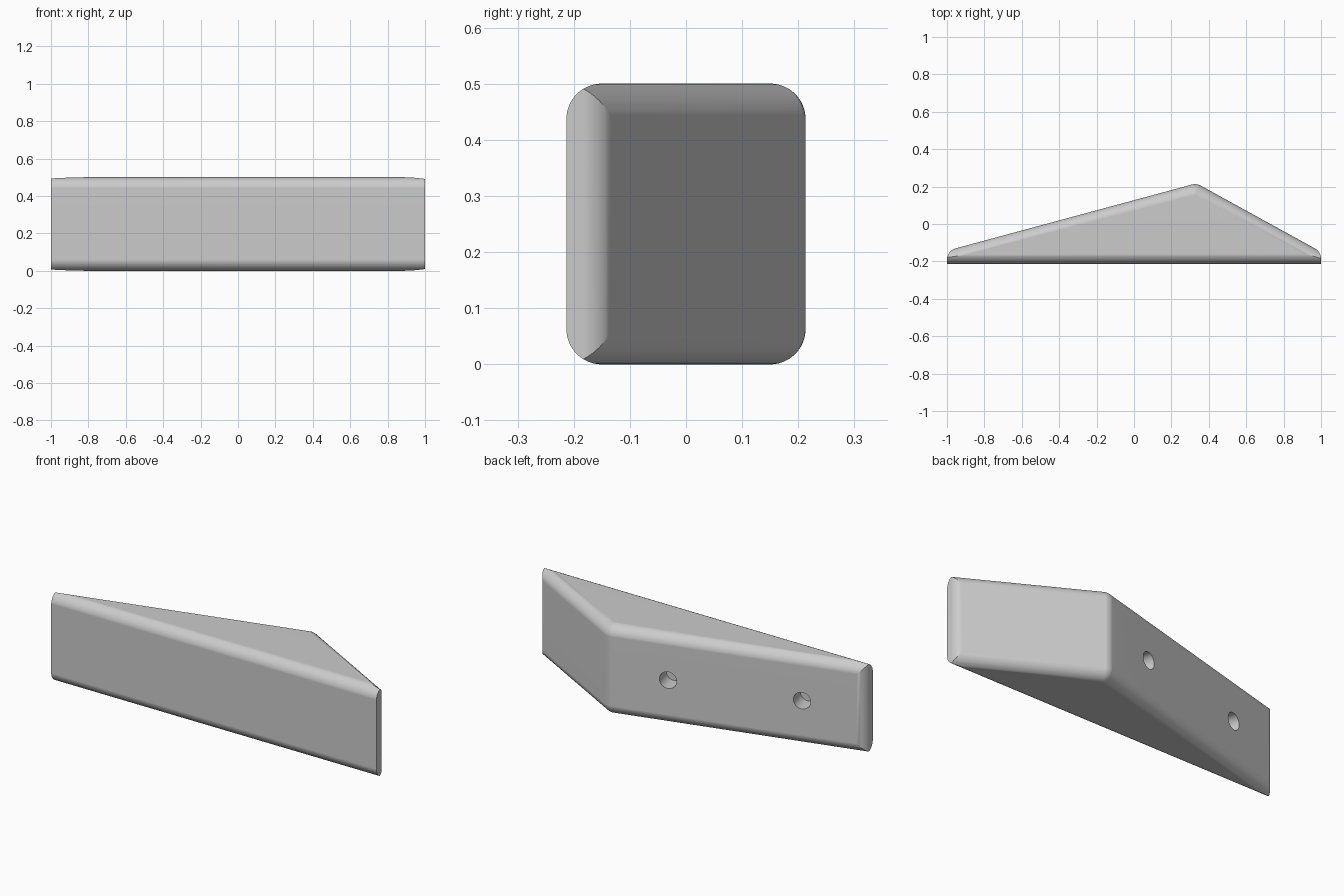
import bpy, bmesh
from math import atan, cos, sin, pi
from mathutils import Vector, Matrix

cube = bpy.data.objects.get("Cube")
if cube:
    bpy.data.objects.remove(cube, do_unlink=True)

HEIGHT, FRONT, R = 0.5, -0.213, 0.063      # R is the edge rounding
PEAK = Vector((0.326, 0.15))               # centre of the rounded peak
RISE, FALL = 0.27, -0.55                   # slopes of the two back faces
LONG_DIR = pi / 2 + atan(RISE)             # direction each back face looks
SHORT_DIR = pi / 2 + atan(FALL)

grey = bpy.data.materials.new("light_grey")
grey.use_nodes = True
grey.diffuse_color = (0.6, 0.6, 0.6, 1)
grey.node_tree.nodes["Principled BSDF"].inputs["Base Color"].default_value = (0.6, 0.6, 0.6, 1)


def steps(a, b, n):
    return [a + (b - a) * i / n for i in range(n + 1)]


def trim(bm, point, normal):
    """Cut away everything beyond a plane and close the cut."""
    geom = bm.verts[:] + bm.edges[:] + bm.faces[:]
    cut = bmesh.ops.bisect_plane(bm, geom=geom, dist=1e-6, plane_co=point,
                                 plane_no=normal, clear_outer=True)
    edges = [e for e in cut["geom_cut"]
             if isinstance(e, bmesh.types.BMEdge) and e.is_boundary]
    if edges:
        bmesh.ops.contextual_create(bm, geom=edges)


def trim_round(bm, centre, heading, tilt):
    """Trim by the plane touching a ball at the lower or upper rounded edge."""
    n = Vector((cos(heading) * cos(tilt), sin(heading) * cos(tilt), sin(tilt)))
    z = HEIGHT - R if tilt > 0 else R
    trim(bm, Vector((centre[0], centre[1], z)) + n * R, n)


# Wedge body: a block trimmed to its faces and rounded edges
bm = bmesh.new()
bmesh.ops.create_cube(bm, size=1, matrix=Matrix.Translation((0, 0, HEIGHT / 2))
                      @ Matrix.Diagonal((2, 1, HEIGHT, 1)))
tilts = steps(-pi / 2, pi / 2, 20)[1:-1]
for tilt in tilts:
    trim_round(bm, (0, FRONT + R), -pi / 2, tilt)
for heading in steps(SHORT_DIR, LONG_DIR, 6):
    for tilt in tilts:
        trim_round(bm, PEAK, heading, tilt)

# Rounded upright edges at both ends
for side, slope, start, end in ((1, FALL, 0, SHORT_DIR), (-1, RISE, pi, LONG_DIR)):
    x = side * (1 - R)
    centre = (x, PEAK.y + slope * (x - PEAK.x))
    for heading in steps(start, end, 8)[1:-1]:
        trim_round(bm, centre, heading, 0)

bmesh.ops.remove_doubles(bm, verts=bm.verts[:], dist=1e-5)
bmesh.ops.recalc_face_normals(bm, faces=bm.faces[:])
mesh = bpy.data.meshes.new("wedge_body")
bm.to_mesh(mesh)
bm.free()
body = bpy.data.objects.new("wedge_body", mesh)
bpy.context.collection.objects.link(body)
mesh.materials.append(grey)
bpy.ops.object.select_all(action="DESELECT")
body.select_set(True)
bpy.context.view_layer.objects.active = body

# Two blind holes drilled square into the long back face
normal = Vector((cos(LONG_DIR), sin(LONG_DIR), 0))
turn = normal.to_track_quat("Z", "Y").to_matrix().to_4x4()
bm = bmesh.new()
for x in (0.018, -0.675):
    y = PEAK.y + RISE * (x - PEAK.x) + R / sin(LONG_DIR)
    bmesh.ops.create_cone(bm, cap_ends=True, segments=32, radius1=0.046,
                          radius2=0.046, depth=0.2,
                          matrix=Matrix.Translation((x, y, HEIGHT / 2)) @ turn)
cut_mesh = bpy.data.meshes.new("hole_cutter")
bm.to_mesh(cut_mesh)
bm.free()
cut_mesh.materials.append(grey)
cutter = bpy.data.objects.new("hole_cutter", cut_mesh)
cutter.hide_render = True
bpy.context.collection.objects.link(cutter)
drill = body.modifiers.new("holes", "BOOLEAN")
drill.operation = "DIFFERENCE"
drill.solver = "EXACT"
drill.object = cutter
bpy.ops.object.modifier_apply(modifier=drill.name)
bpy.data.objects.remove(cutter, do_unlink=True)

# Smooth roundings with crisp creases
bpy.ops.object.shade_smooth_by_angle(angle=0.4)
weighted = body.modifiers.new("weighted_normals", "WEIGHTED_NORMAL")
weighted.keep_sharp = True
